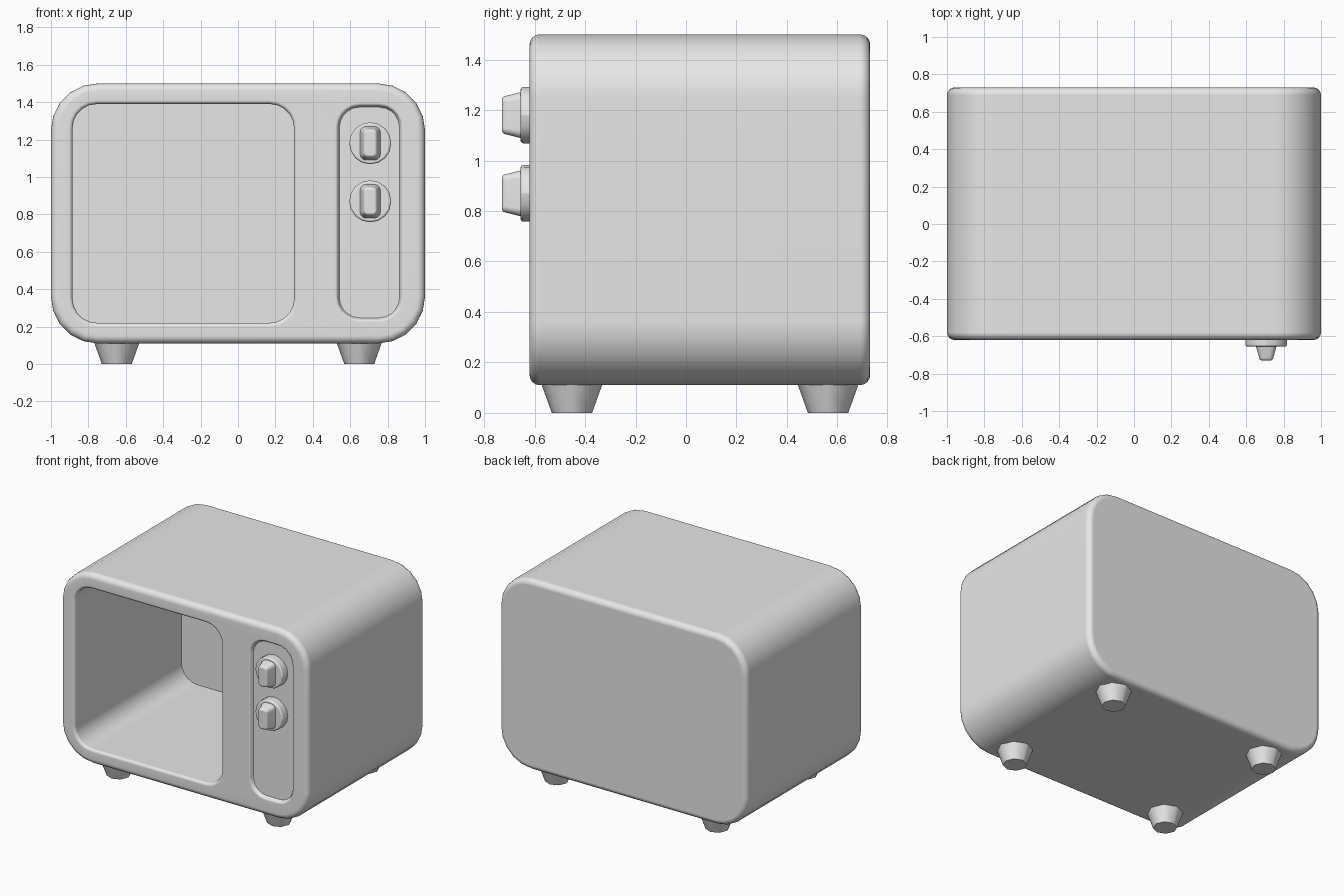
import bpy, bmesh
from math import sin, cos, pi, radians

cube = bpy.data.objects.get("Cube")
if cube:
    bpy.data.objects.remove(cube, do_unlink=True)

grey = bpy.data.materials.new("plain_grey")
grey.use_nodes = True
grey.diffuse_color = (0.8, 0.8, 0.8, 1)
grey.node_tree.nodes["Principled BSDF"].inputs["Base Color"].default_value = (0.8, 0.8, 0.8, 1)


def ring(bm, rect, y, inset=0.0, seg=5):
    """Rounded rectangle in the xz plane: rect = (x0, x1, z0, z1, radius)."""
    x0, x1, z0, z1, rad = rect
    r = max(rad - inset, 0.004)
    x0, x1, z0, z1 = x0 + inset + r, x1 - inset - r, z0 + inset + r, z1 - inset - r
    verts = []
    for i, (cx, cz) in enumerate([(x1, z1), (x0, z1), (x0, z0), (x1, z0)]):
        for k in range(seg + 1):
            a = (i + k / seg) * pi / 2
            verts.append(bm.verts.new((cx + r * cos(a), y, cz + r * sin(a))))
    return verts


def loft(bm, rings):
    for a, b in zip(rings, rings[1:]):
        for i in range(len(a)):
            j = (i + 1) % len(a)
            bm.faces.new((a[i], a[j], b[j], b[i]))


def rounding(size, y, sign, steps=4):
    """(y, inset) pairs of a quarter round, from the flat face to the wall."""
    angles = [k / steps * pi / 2 for k in range(steps + 1)]
    return [(y + sign * size * (1 - cos(a)), size * (1 - sin(a))) for a in angles]


def finish(bm, name, angle=40):
    bmesh.ops.recalc_face_normals(bm, faces=bm.faces[:])
    mesh = bpy.data.meshes.new(name)
    bm.to_mesh(mesh)
    bm.free()
    obj = bpy.data.objects.new(name, mesh)
    bpy.context.collection.objects.link(obj)
    mesh.materials.append(grey)
    bpy.ops.object.select_all(action="DESELECT")
    obj.select_set(True)
    bpy.context.view_layer.objects.active = obj
    bpy.ops.object.shade_smooth_by_angle(angle=radians(angle))
    weighted = obj.modifiers.new("even_shading", "WEIGHTED_NORMAL")
    weighted.keep_sharp = True
    return obj


FRONT, BACK = -0.62, 0.73
CASE = (-1, 1, 0.11, 1.5, 0.25)
OPENING = (-0.885, 0.3, 0.22, 1.39, 0.13)
PANEL = (0.52, 0.885, 0.225, 1.395, 0.13)
PANEL_Y = FRONT + 0.025

# Case: outer shell, open cavity and shallow control panel in one skin
bm = bmesh.new()
outer = [ring(bm, CASE, y, i) for y, i in rounding(0.04, FRONT, 1)]
outer += [ring(bm, CASE, y, i) for y, i in reversed(rounding(0.04, BACK, -1))]
loft(bm, outer)
bm.faces.new(outer[-1])

cavity = [ring(bm, OPENING, y, -i) for y, i in rounding(0.02, FRONT, 1)]
cavity.append(ring(bm, OPENING, BACK - 0.12))
loft(bm, cavity)
bm.faces.new(cavity[-1])

panel = [ring(bm, PANEL, y, 0.015 - i) for y, i in rounding(0.015, FRONT, 1)]
panel.append(ring(bm, PANEL, PANEL_Y, 0.022))
loft(bm, panel)
bm.faces.new(panel[-1])

edges = []
for loop in (outer[0], cavity[0], panel[0]):
    edges += [bm.edges.get((loop[i - 1], loop[i])) for i in range(len(loop))]
bmesh.ops.triangle_fill(bm, edges=edges, use_beauty=True, normal=(0, -1, 0))
finish(bm, "case")

# Knobs: round base with a tapered grip
for name, z in (("upper", 1.18), ("lower", 0.87)):
    x = 0.707
    bm = bmesh.new()
    disc = (x - 0.112, x + 0.112, z - 0.112, z + 0.112, 0.111)
    rings = [ring(bm, disc, PANEL_Y + 0.005, 0, 4)]
    rings += [ring(bm, disc, y, i, 4) for y, i in reversed(rounding(0.012, FRONT - 0.036, 1, 3))]
    loft(bm, rings)
    bm.faces.new(rings[0])
    bm.faces.new(rings[-1])
    finish(bm, name + "_knob_base")

    bm = bmesh.new()
    foot = (x - 0.056, x + 0.056, z - 0.092, z + 0.092, 0.032)
    tip = (x - 0.038, x + 0.038, z - 0.076, z + 0.076, 0.024)
    rings = [ring(bm, foot, FRONT - 0.03, 0, 3)]
    rings += [ring(bm, tip, y, i, 3) for y, i in reversed(rounding(0.016, FRONT - 0.11, 1, 3))]
    loft(bm, rings)
    bm.faces.new(rings[0])
    bm.faces.new(rings[-1])
    finish(bm, name + "_knob_grip")

# Feet: tapered eight-sided pegs
for side, x in (("right", -0.648), ("left", 0.648)):
    for end, y in (("front", -0.452), ("back", 0.563)):
        bm = bmesh.new()
        bmesh.ops.create_cone(bm, cap_ends=True, segments=8, radius1=0.08, radius2=0.123, depth=0.12)
        bmesh.ops.translate(bm, verts=bm.verts, vec=(x, y, 0.06))
        finish(bm, f"{end}_{side}_foot", 50)
